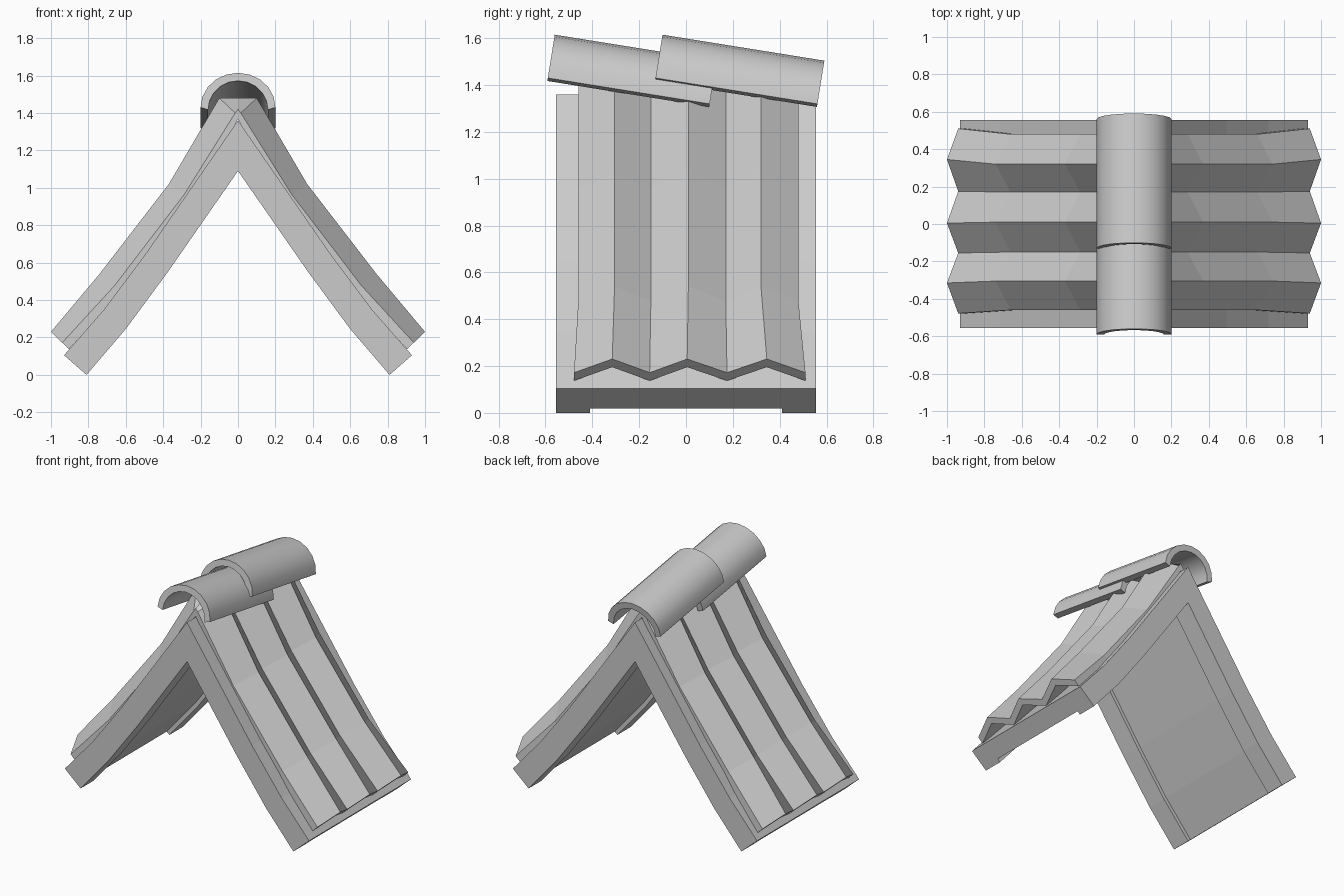
import bpy, bmesh, math
from mathutils import Vector, Matrix

if "Cube" in bpy.data.objects:
    bpy.data.objects.remove(bpy.data.objects["Cube"])


def loft(name, rings, smooth=False):
    """Skin closed rings; each ring is an outer row followed by the reversed inner row."""
    bm = bmesh.new()
    rows = [[bm.verts.new(p) for p in r] for r in rings]
    n = len(rows[0])
    for a, b in zip(rows, rows[1:]):
        for i in range(n):
            j = (i + 1) % n
            bm.faces.new((a[i], a[j], b[j], b[i]))
    for r in (rows[0], rows[-1]):
        for i in range(n // 2 - 1):
            bm.faces.new((r[i], r[i + 1], r[n - 2 - i], r[n - 1 - i]))
    bmesh.ops.recalc_face_normals(bm, faces=bm.faces)
    me = bpy.data.meshes.new(name)
    bm.to_mesh(me)
    bm.free()
    ob = bpy.data.objects.new(name, me)
    bpy.context.collection.objects.link(ob)
    if smooth:
        bpy.ops.object.select_all(action='DESELECT')
        ob.select_set(True)
        bpy.context.view_layer.objects.active = ob
        bpy.ops.object.shade_smooth_by_angle(angle=math.radians(35))
    return ob


def both_sides(half):
    return [(-x, z) for x, z in reversed(half[1:])] + half


# Gable profile shared by the end beams and the board between them
outer = both_sides([(0, 1.36), (0.495, 0.645), (0.72, 0.345), (0.93, 0.105)])
inner = both_sides([(0, 1.09), (0.375, 0.55), (0.60, 0.245), (0.81, 0.0)])


def gable(name, y0, y1, depth):
    low = [Vector(o).lerp(Vector(i), depth) for o, i in zip(outer, inner)]
    ring = list(outer) + [tuple(p) for p in reversed(low)]
    return loft(name, [[(x, y, z) for x, z in ring] for y in (y0, y1)])


gable("front_beam", -0.555, -0.41, 1.0)
gable("back_beam", 0.41, 0.555, 1.0)
gable("roof_board", -0.41, 0.41, 0.83)

# Zigzag roof covering: (peak, valley) points down one slope, mirrored
slope = [((0, 1.48), (0, 1.42)),
         ((0.10, 1.48), (0.015, 1.40)),
         ((0.37, 1.02), (0.287, 0.965)),
         ((0.74, 0.54), (0.66, 0.477)),
         ((1.0, 0.23), (0.94, 0.172))]
y_top = [-0.46, -0.305, -0.15, 0.01, 0.17, 0.32, 0.48]
y_foot = [-0.478, -0.315, -0.155, 0.005, 0.175, 0.345, 0.51]
half_rings = []
for k, (peak, valley) in enumerate(slope):
    ys = y_foot if k == len(slope) - 1 else y_top
    d = (Vector(peak) - Vector(valley)).normalized() * 0.05
    top, under = [], []
    for i, y in enumerate(ys):
        x, z = peak if i % 2 else valley
        top.append((x, y, z))
        under.append((max(0, x - d.x), y, z - d.y))
    half_rings.append(top + under[::-1])
mirrored = [[(-x, y, z) for x, y, z in r] for r in reversed(half_rings[1:])]
loft("zigzag_roof", mirrored + half_rings)

# Two overlapping, tilted half-round ridge tiles
SEG = 10
angles = [math.pi * i / SEG for i in range(SEG + 1)]
arc = [(0.2 * math.cos(a), 0.187 * math.sin(a)) for a in angles]
arc += [(0.16 * math.cos(a), -0.013 + 0.157 * math.sin(a)) for a in reversed(angles)]
for name, y in (("front_ridge_tile", -0.59), ("back_ridge_tile", -0.13)):
    m = Matrix.Translation((0, y, 1.43)) @ Matrix.Rotation(math.radians(-9.1), 4, 'X')
    loft(name, [[m @ Vector((px, t, pz)) for px, pz in arc] for t in (0, 0.7)], True)
